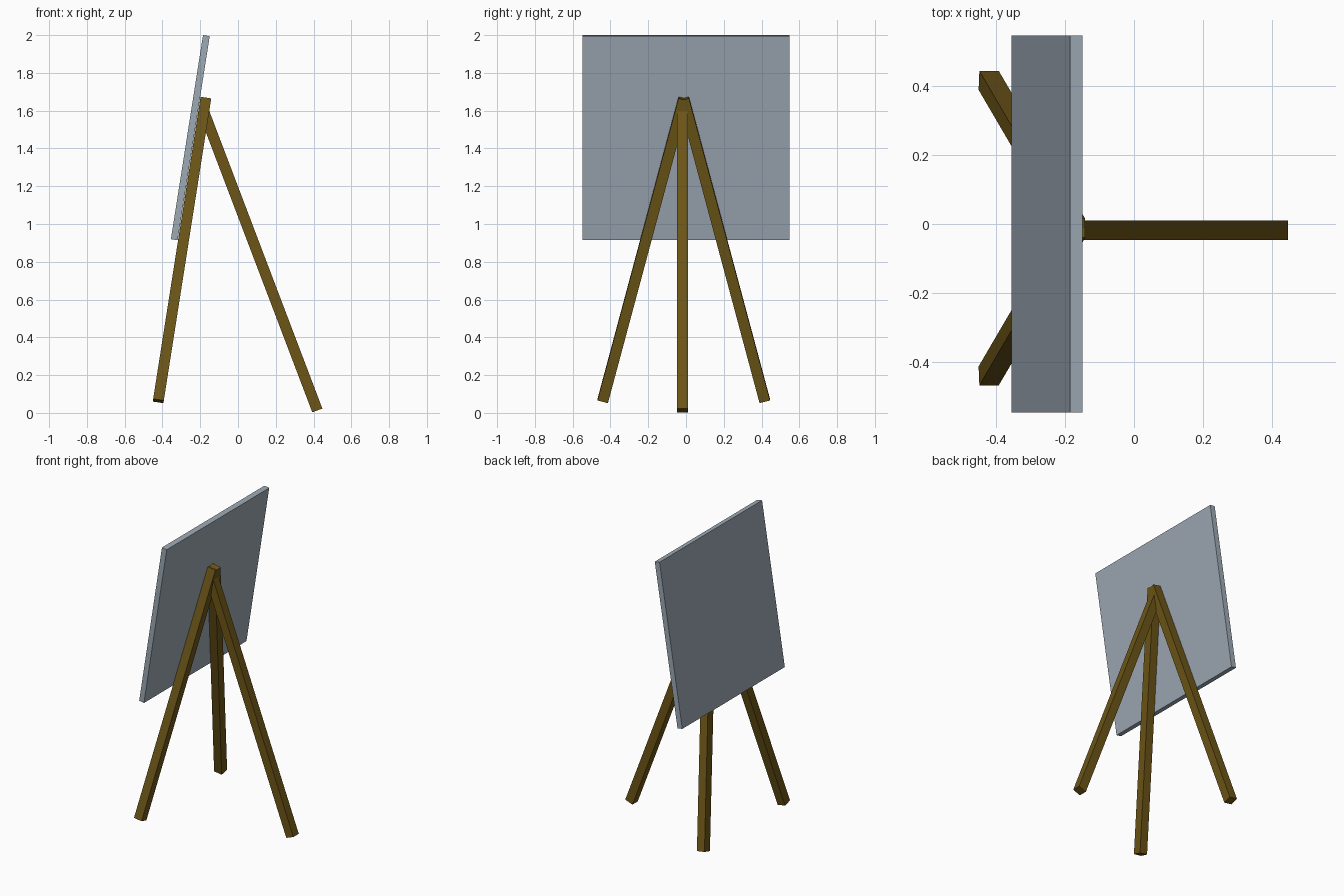
import bpy
from mathutils import Vector, Matrix

if "Cube" in bpy.data.objects:
    bpy.data.objects.remove(bpy.data.objects["Cube"])


def material(name, rgb):
    m = bpy.data.materials.new(name)
    m.diffuse_color = (*rgb, 1)
    m.use_nodes = True
    m.node_tree.nodes["Principled BSDF"].inputs["Base Color"].default_value = m.diffuse_color
    return m


WOOD = material("brown wood", (0.150, 0.090, 0.008))
SLATE = material("grey board", (0.34, 0.40, 0.46))


def beam(name, bottom, top, width, depth, mat):
    """Box running from bottom to top, its width axis kept in the xz plane."""
    bottom, top = Vector(bottom), Vector(top)
    z = (top - bottom).normalized()
    x = Vector((0, 1, 0)).cross(z).normalized()
    y = z.cross(x)
    bpy.ops.mesh.primitive_cube_add(size=1)
    ob = bpy.context.object
    ob.name = name
    rot = Matrix((x, y, z)).transposed().to_4x4()
    size = Matrix.Diagonal((width, depth, (top - bottom).length, 1))
    ob.data.transform(rot @ size)
    ob.location = (bottom + top) / 2
    ob.data.materials.append(mat)
    return ob


# Tripod legs: a splayed pair under the board and one prop behind
MID = -0.012
for side, label in ((-1, "near"), (1, "far")):
    beam("splayed_leg_" + label, (-0.422, MID + side * 0.429, 0.063),
         (-0.171, MID, 1.662), 0.057, 0.057, WOOD)
beam("prop_leg", (0.42, -0.018, 0.013), (-0.18, -0.018, 1.592), 0.057, 0.057, WOOD)

# Leaning square board
beam("board", (-0.3375, 0, 0.917), (-0.1675, 0, 1.997), 0.036, 1.094, SLATE)
